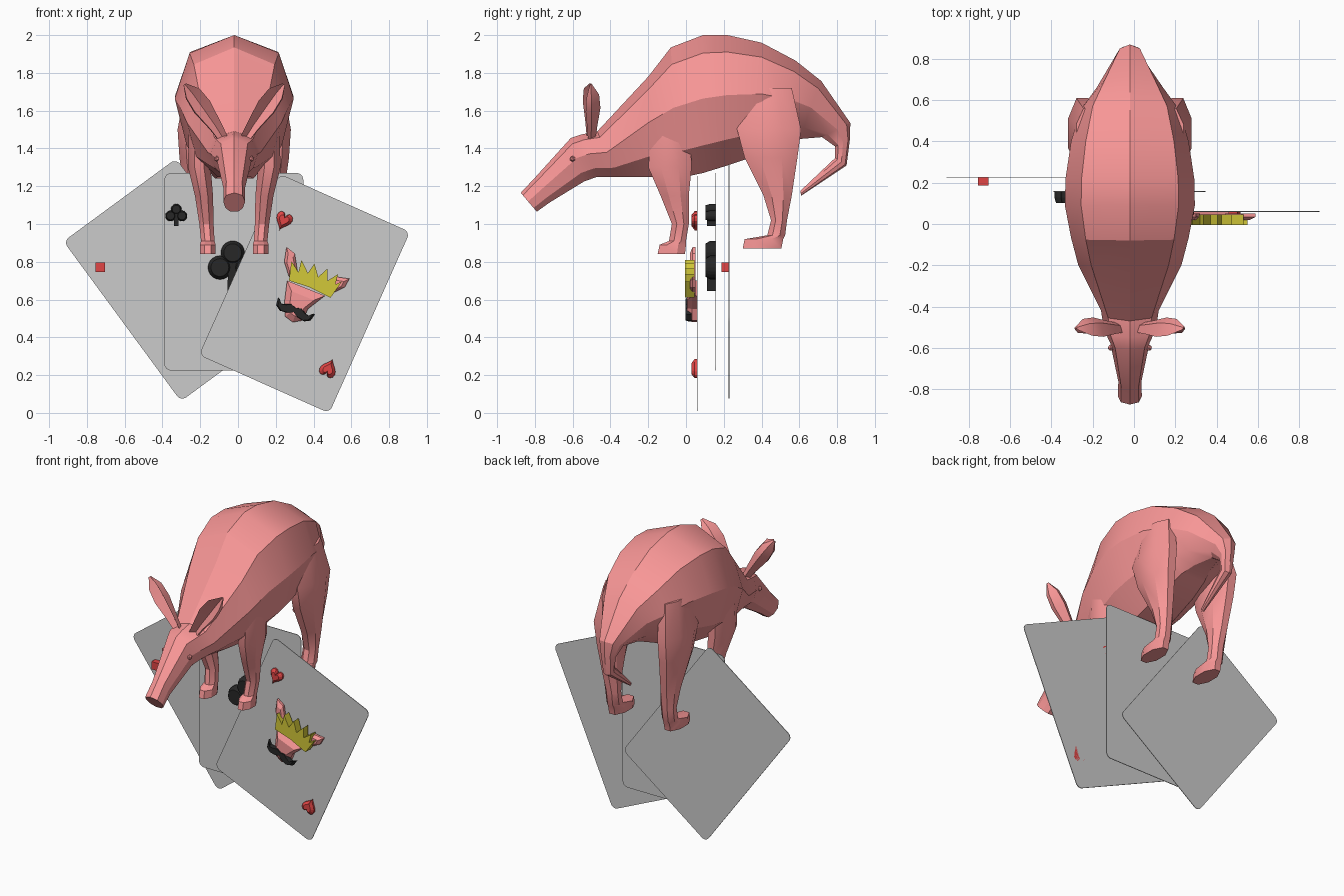
import bpy, bmesh
from math import sin, cos, pi, radians

if "Cube" in bpy.data.objects:
    bpy.data.objects.remove(bpy.data.objects["Cube"])

CX = -0.02  # symmetry plane of the animal


def material(name, rgb):
    m = bpy.data.materials.new(name)
    m.diffuse_color = (*rgb, 1)
    m.use_nodes = True
    m.node_tree.nodes["Principled BSDF"].inputs["Base Color"].default_value = m.diffuse_color
    return m


PINK = material("hide", (0.95, 0.31, 0.31))
RED = material("red", (0.75, 0.06, 0.06))
BLACK = material("black", (0.02, 0.02, 0.02))
GOLD = material("gold", (0.65, 0.58, 0.04))


def finish(bm, name, mat=None, loc=(0, 0, 0), angle=None, mirror=False):
    bmesh.ops.recalc_face_normals(bm, faces=bm.faces)
    me = bpy.data.meshes.new(name)
    bm.to_mesh(me)
    bm.free()
    ob = bpy.data.objects.new(name, me)
    bpy.context.collection.objects.link(ob)
    ob.location = loc
    if mat:
        me.materials.append(mat)
    if mirror:
        ob.modifiers.new("mirror", 'MIRROR')
    if angle:
        bpy.ops.object.select_all(action='DESELECT')
        ob.select_set(True)
        bpy.context.view_layer.objects.active = ob
        bpy.ops.object.shade_smooth_by_angle(angle=radians(angle))
    return ob


def loft(name, rings, mat, mirror=False, angle=28):
    bm = bmesh.new()
    rows = [[bm.verts.new(p) for p in r] for r in rings]
    n = len(rows[0])
    for a, b in zip(rows, rows[1:]):
        for i in range(n):
            j = (i + 1) % n
            bm.faces.new((a[i], a[j], b[j], b[i]))
    bm.faces.new(rows[0])
    bm.faces.new(rows[-1])
    return finish(bm, name, mat, (CX, 0, 0), angle, mirror)


def plate(name, pts, y0, y1, mat=None, taper=1.0):
    """Outline in x/z, from back y1 to front y0; taper shrinks the front."""
    bm = bmesh.new()
    mx = sum(p[0] for p in pts) / len(pts)
    mz = sum(p[1] for p in pts) / len(pts)
    mid = y0 + (y1 - y0) * 0.5
    loops = [[bm.verts.new((x, y1, z)) for x, z in pts]]
    if taper < 1:
        loops.append([bm.verts.new((x, mid, z)) for x, z in pts])
    loops.append([bm.verts.new((mx + (x - mx) * taper, y0, mz + (z - mz) * taper)) for x, z in pts])
    n = len(pts)
    for a, b in zip(loops, loops[1:]):
        for i in range(n):
            bm.faces.new((a[i], a[(i + 1) % n], b[(i + 1) % n], b[i]))
    bm.faces.new(loops[0])
    bm.faces.new(loops[-1])
    return finish(bm, name, mat)


def place(pts, cx, cz, deg, s=1.0):
    c, d = cos(radians(deg)) * s, sin(radians(deg)) * s
    return [(cx + x * c - z * d, cz + x * d + z * c) for x, z in pts]


# Body, head and tail: top y, top z, bottom y, bottom z, half width
SPINE = [(-.875, 1.165, -.79, 1.065, .058), (-.80, 1.245, -.72, 1.115, .056),
         (-.61, 1.455, -.54, 1.225, .095), (-.55, 1.475, -.47, 1.25, .125),
         (-.47, 1.49, -.36, 1.25, .14), (-.20, 1.78, -.20, 1.25, .25),
         (-.08, 1.935, -.05, 1.24, .285), (.09, 2.0, .09, 1.27, .315),
         (.22, 2.0, .22, 1.31, .312), (.40, 1.96, .40, 1.37, .285),
         (.58, 1.865, .52, 1.42, .24), (.716, 1.757, .60, 1.45, .16),
         (.87, 1.535, .72, 1.46, .065), (.868, 1.45, .79, 1.41, .045),
         (.85, 1.31, .79, 1.35, .035), (.61, 1.15, .605, 1.175, .012)]
# Half section: fraction down, fraction of width
HALF = [(.13, .75), (.46, 1), (.8, .8), (1, .35)]
SECTION = [(0, 0)] + HALF + [(f, -w) for f, w in reversed(HALF)]
loft("body", [[(w * hw, ty + (by - ty) * f, tz + (bz - tz) * f) for f, w in SECTION]
              for ty, tz, by, bz, hw in SPINE], PINK)


# Legs: z, front y, back y, centre x, half width
def leg(name, rows):
    loft(name, [[(xc + hw * 1.08 * cos(pi / 8 + k * pi / 4),
                  (a + b) / 2 + (b - a) / 2 * 1.08 * sin(pi / 8 + k * pi / 4), z)
                 for k in range(8)] for z, a, b, xc, hw in rows], PINK, True)


leg("front_legs", [(1.55, -.18, .02, .19, .05), (1.30, -.20, .03, .185, .06),
                   (1.15, -.135, .015, .16, .048), (1.0, -.075, .015, .147, .038),
                   (.91, -.09, 0, .14, .036), (.89, -.14, 0, .14, .042),
                   (.842, -.15, -.005, .14, .042)])
leg("hind_legs", [(1.72, .30, .56, .20, .06), (1.50, .27, .61, .23, .07),
                  (1.35, .31, .59, .225, .065), (1.15, .41, .56, .21, .052),
                  (1.02, .45, .535, .20, .045), (.94, .43, .525, .20, .045),
                  (.92, .31, .515, .20, .052), (.87, .30, .505, .20, .05)])

# Ears: cupped leaves, open to the front
EAR = [(.05, 1.44, .025), (.10, 1.52, .035), (.17, 1.62, .052), (.22, 1.69, .045), (.262, 1.74, .008)]
ear_rings = []
for x, z, w in EAR:
    ear_rings.append([(x + w * .8 * a, -.505 + q * w, z - w * .6 * a)
                      for a, q in ((-1, -.8), (-.7, .5), (.2, 1), (1, .1), (.9, -.5), (0, .3))])
loft("ears", ear_rings, PINK, True)

# Eyes
bm = bmesh.new()
bmesh.ops.create_icosphere(bm, subdivisions=1, radius=.016)
bmesh.ops.translate(bm, verts=bm.verts, vec=(.092, -.60, 1.345))
finish(bm, "eyes", PINK, (CX, 0, 0), None, True)


# Cards
def card(name, cx, cz, w, h, deg, y, r=.035):
    pts = []
    for k, (sx, sz) in enumerate(((1, 1), (-1, 1), (-1, -1), (1, -1))):
        for i in range(7):
            t = k * pi / 2 + i * pi / 12
            pts.append((sx * (w / 2 - r) + r * cos(t), sz * (h / 2 - r) + r * sin(t)))
    plate(name, place(pts, cx, cz, deg), y - .002, y + .002)


card("front_card", .352, .632, .755, 1.05, -24, .06)
card("middle_card", -.022, .747, .735, 1.045, 0, .157)
card("back_card", -.315, .704, .74, 1.05, 36.3, .227)

# Suit shapes
heart = [(.8 * sin(t) ** 3, (13 * cos(t) - 5 * cos(2 * t) - 2 * cos(3 * t) - cos(4 * t)) / 16)
         for t in [i * pi / 12 for i in range(24)]]
plate("upper_heart", place(heart, .242, 1.02, -24, .055), .03, .062, RED, .6)
plate("lower_heart", place(heart, .478, .232, 156, .055), .03, .062, RED, .6)
plate("diamond", place([(-1, -1), (1, -1), (1, 1), (-1, 1)], -.73, .77, 0, .025), .187, .227, RED)


def club(name, cx, cz, r):
    for i, (dx, dz) in enumerate(((0, 1.0), (-1.08, -.25), (1.08, -.25))):
        disc = [(cos(k * pi / 10), sin(k * pi / 10)) for k in range(20)]
        plate(f"{name}_lobe_{i}", place(disc, cx + dx * r, cz + dz * r, 0, r), .102, .155, BLACK, .75)
    stem = [(-.35, .6), (-.45, -2.2), (.45, -2.2), (.35, .6)]
    plate(name + "_stem", place(stem, cx, cz, 0, r), .112, .155, BLACK)


club("small_club", -.327, 1.05, .028)
club("large_club", -.028, .785, .063)

# Crowned head on the front card
plate("emblem_head", [(.26, .70), (.46, .62), (.37, .55), (.345, .49), (.29, .48), (.25, .51), (.245, .58)],
      .005, .06, PINK, .6)
plate("emblem_left_ear", [(.27, .72), (.245, .80), (.257, .878), (.30, .845), (.32, .72)], .02, .05, PINK, .6)
plate("emblem_right_ear", [(.44, .66), (.52, .72), (.59, .71), (.565, .665), (.47, .62)], .02, .05, PINK, .6)
plate("emblem_crown", [(.27, .70), (.283, .804), (.32, .745), (.336, .81), (.37, .74), (.405, .79),
                       (.425, .72), (.475, .765), (.475, .70), (.53, .735), (.515, .68), (.55, .695),
                       (.49, .61), (.38, .665)], -.005, .045, GOLD)
mous = [(0, .018), (.03, .028), (.06, .012), (.085, .006), (.108, .03),
        (.10, -.012), (.07, -.03), (.03, -.024), (0, -.008)]
mous += [(-x, z) for x, z in reversed(mous[1:-1])]
plate("emblem_moustache", place(mous, .298, .54, -24), -.002, .03, BLACK, .9)
